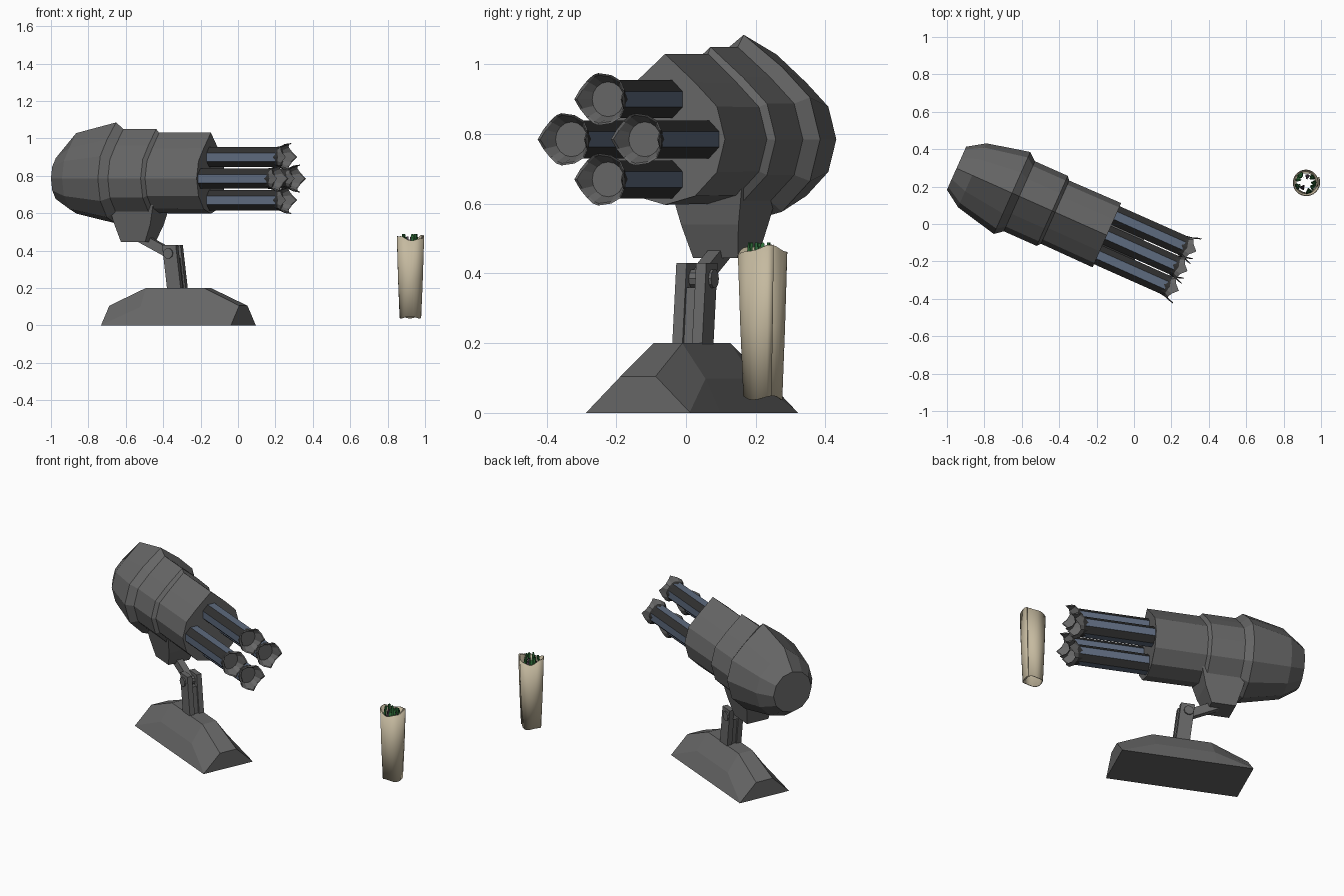
import bpy, bmesh, math, random
from mathutils import Matrix, Vector

if "Cube" in bpy.data.objects:
    bpy.data.objects.remove(bpy.data.objects["Cube"])

random.seed(4)
S, C, PI = math.sin, math.cos, math.pi
# Gun frame: local x = firing direction, turned 24 degrees to the front
GUN = Matrix.Translation((-0.145, -0.06, 0)) @ Matrix.Rotation(math.radians(-24), 4, 'Z')
AXIS_Z = 0.785


def mat(name, rgb):
    m = bpy.data.materials.new(name)
    m.diffuse_color = (*rgb, 1)
    m.use_nodes = True
    m.node_tree.nodes["Principled BSDF"].inputs["Base Color"].default_value = m.diffuse_color
    return m


GREY = mat("gun grey", (0.135, 0.135, 0.135))
DARK = mat("barrel black", (0.03, 0.03, 0.03))
BLUE = mat("steel blue", (0.11, 0.145, 0.21))
BEIGE = mat("wrapper beige", (0.56, 0.49, 0.35))
GREEN = mat("leaf green", (0.03, 0.17, 0.045))
PURPLE = mat("filling purple", (0.10, 0.06, 0.10))


def make(name, bm, mats, matrix=None, recalc=True):
    if recalc:
        bmesh.ops.recalc_face_normals(bm, faces=bm.faces)
    me = bpy.data.meshes.new(name)
    bm.to_mesh(me)
    bm.free()
    for m in mats:
        me.materials.append(m)
    ob = bpy.data.objects.new(name, me)
    bpy.context.collection.objects.link(ob)
    if matrix is not None:
        ob.matrix_world = matrix
    return ob


def loft(name, rings, mats, matrix=None, rule=None, caps=(True, True)):
    """Skin closed rings of points; rule(row, column) picks the material."""
    bm = bmesh.new()
    vs = [[bm.verts.new(p) for p in r] for r in rings]
    n = len(rings[0])
    for i in range(len(rings) - 1):
        for j in range(n):
            k = (j + 1) % n
            f = bm.faces.new((vs[i][j], vs[i][k], vs[i + 1][k], vs[i + 1][j]))
            if rule:
                f.material_index = rule(i, j)
    if caps[0]:
        bm.faces.new(vs[0])
    if caps[1]:
        bm.faces.new(vs[-1])
    return make(name, bm, mats, matrix)


def rect(cx, cy, z, lx, ly):
    return [(cx + a * lx / 2, cy + b * ly / 2, z) for a, b in ((-1, -1), (1, -1), (1, 1), (-1, 1))]


def beam(name, a, b, thick, width):
    """Bar between two (u, z) points, square to the gun's side."""
    a, b = Vector((a[0], 0, a[1])), Vector((b[0], 0, b[1]))
    side = Vector((0, width / 2, 0))
    up = (b - a).normalized().cross(Vector((0, 1, 0))) * thick / 2
    loft(name, [[p + up + side, p + up - side, p - up - side, p - up + side] for p in (a, b)], [GREY], GUN)


# Housing: twelve-sided body with a raised ridge along the top (u, radius, top)
profile = [(-0.88, 0.126, 0.126), (-0.788, 0.187, 0.243), (-0.555, 0.24, 0.30), (-0.512, 0.205, 0.265),
           (-0.32, 0.205, 0.265), (-0.303, 0.185, 0.245), (0.0, 0.188, 0.245)]
rings = []
for u, r, top in profile:
    rings.append([(u, r * S(j * PI / 6), AXIS_Z + (top if j == 0 else r * C(j * PI / 6))) for j in range(12)])
loft("housing", rings, [GREY], GUN)

# Mount block under the housing
loft("mount_block", [rect(-0.425, 0, 0.445, 0.14, 0.14), rect(-0.42, 0, 0.54, 0.21, 0.18),
                     rect(-0.42, 0, 0.66, 0.27, 0.23)], [GREY], GUN)

# Four barrels with striped facets, each ending in a jagged flared cup
for q in range(4):
    cv, cz = 0.115 * C(q * PI / 2), AXIS_Z + 0.115 * S(q * PI / 2)

    def ring(u, r, n, off=0.0, jag=0.0):
        out = []
        for j in range(n):
            a = 2 * PI * j / n + off
            out.append((u - jag * abs(S(2 * a)), cv + r * C(a), cz + r * S(a)))
        return out
    loft(f"barrel_{q + 1}", [ring(-0.02, 0.059, 8, -PI / 8), ring(0.40, 0.059, 8, -PI / 8)],
         [DARK, BLUE], GUN, lambda i, j: 1 - j % 2)
    loft(f"muzzle_{q + 1}", [ring(0.37, 0.052, 16), ring(0.42, 0.060, 16, 0, 0.01), ring(0.472, 0.075, 16, 0, 0.04),
                             ring(0.468, 0.069, 16, 0, 0.04), ring(0.402, 0.05, 16)],
         [GREY, DARK], GUN, lambda i, j: 1 if i == 0 else 0)

# Base: long loaf with faceted shoulders
sections = []
for u, pts in ((-0.38, ((0.164, 0), (0.162, 0.002), (0.055, 0.105))), (-0.17, ((0.164, 0), (0.118, 0.098), (0.045, 0.2))),
               (0.17, ((0.164, 0), (0.118, 0.098), (0.045, 0.2))), (0.38, ((0.164, 0), (0.162, 0.002), (0.055, 0.105)))):
    half = [(u - 0.19, v, z) for v, z in pts]
    sections.append(half + [(x, -v, z) for x, v, z in reversed(half)])
loft("base", sections, [GREY], GUN)

# Forked post, tilt arm and pivot pin
for s in (-1, 1):
    loft(f"post_plate_{'left' if s > 0 else 'right'}",
         [rect(-0.195, 0.031 * s, 0.19, 0.08, 0.032), rect(-0.225, 0.031 * s, 0.43, 0.08, 0.032)], [GREY], GUN)
loft("post_core", [rect(-0.195, 0, 0.19, 0.06, 0.04), rect(-0.215, 0, 0.36, 0.06, 0.04)], [GREY], GUN)
beam("tilt_arm", (-0.22, 0.375), (-0.42, 0.475), 0.05, 0.04)
loft("pivot_pin", [[(-0.228 + 0.028 * C(j * PI / 5), v, 0.385 + 0.028 * S(j * PI / 5)) for j in range(10)]
                   for v in (-0.055, 0.055)], [GREY], GUN)

# Wrapper: one thin sheet rolled into an open, slightly tapered tube
ROLL = Matrix.Translation((0.92, 0.222, 0))
N = 30
bm = bmesh.new()
cols = []
for i in range(N + 1):
    t = i / N
    a = -0.35 + t * (2 * PI + 0.75)
    grow = 0.87 + 0.13 * t
    top = 0.467 + 0.012 * S(2 * a + 1) + 0.004 * S(5 * a)
    bot = 0.043 + 0.006 * S(3 * a)
    cols.append([bm.verts.new((r * grow * C(a), r * grow * S(a), z))
                 for r, z in ((0.060, bot), (0.069, 0.25), (0.076, top))])
for p, q in zip(cols, cols[1:]):
    for k in range(2):
        bm.faces.new((p[k], q[k], q[k + 1], p[k + 1]))
wrap = make("wrapper", bm, [BEIGE], ROLL)
for f in wrap.data.polygons:
    f.use_smooth = True
sol = wrap.modifiers.new("thickness", 'SOLIDIFY')
sol.thickness = 0.005
sol.offset = -1

# Filling: crinkled upright leaves standing around the inside of the wrapper
for n in range(9):
    a0 = n * 2 * PI / 9 + random.uniform(-0.15, 0.15)
    purple = n % 4 == 2
    rad = 0.036 if purple else random.uniform(0.045, 0.054)
    tip = 0.475 if purple else random.choice((0.475, 0.49, 0.512))
    bm = bmesh.new()
    grid = []
    for i in range(6):
        t = i / 5
        z = 0.30 + (tip - 0.30) * t
        row = []
        for j in range(4):
            w = (j / 3 - 0.5) * 0.62 * (1 - 0.5 * t * t)
            r = rad - 0.016 * t * t + 0.005 * (-1) ** (i + j)
            row.append(bm.verts.new((r * C(a0 + w), r * S(a0 + w), z - 0.03 * abs(w) * t)))
        grid.append(row)
    for p, q in zip(grid, grid[1:]):
        for j in range(3):
            bm.faces.new((p[j], p[j + 1], q[j + 1], q[j]))
    leaf = make(f"leaf_{n + 1}", bm, [PURPLE if purple else GREEN], ROLL)
    th = leaf.modifiers.new("thickness", 'SOLIDIFY')
    th.thickness = 0.004
